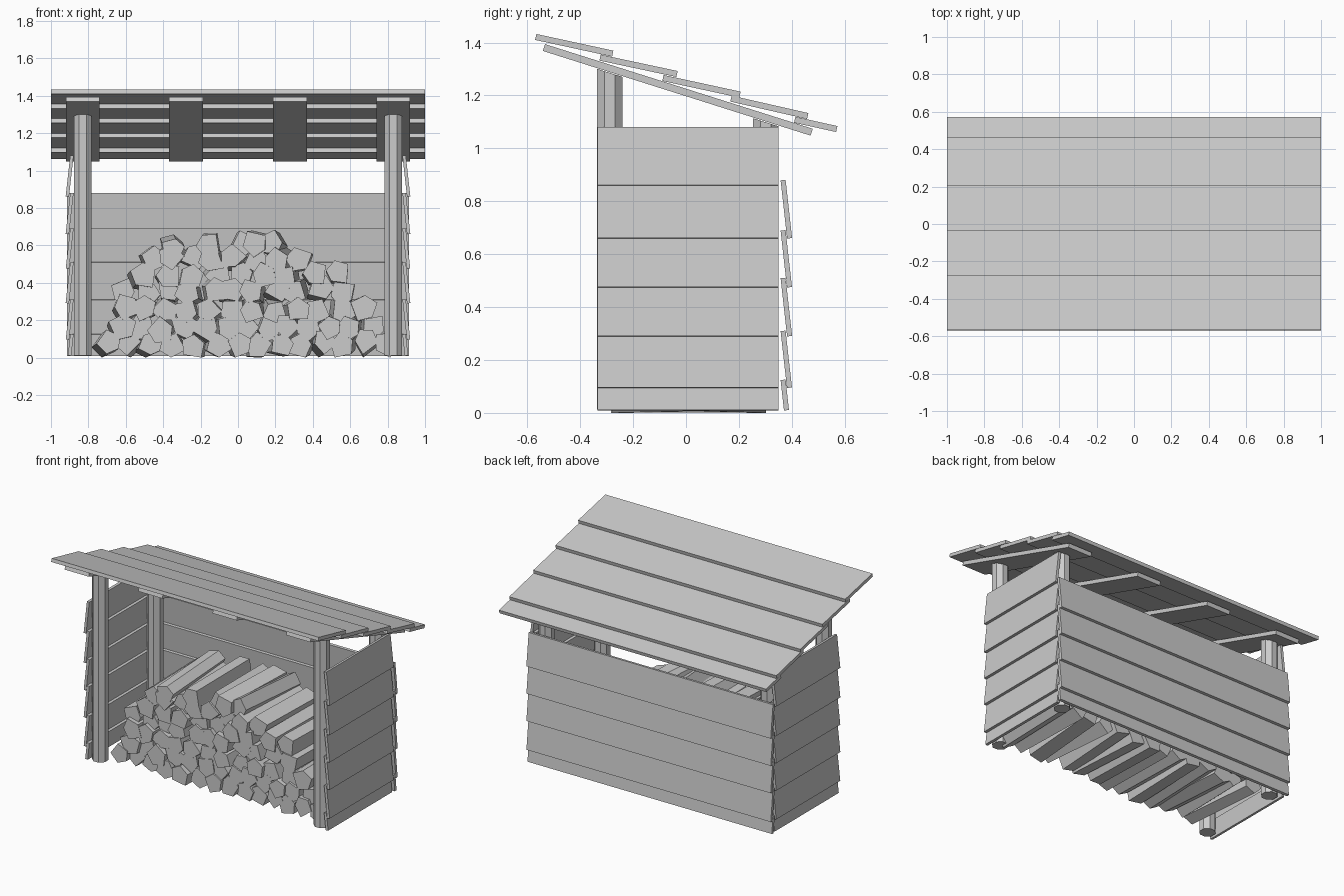
import bpy, bmesh, math, random
from mathutils import Vector, Matrix

if "Cube" in bpy.data.objects:
    bpy.data.objects.remove(bpy.data.objects["Cube"])

random.seed(7)


def mesh_object(name, verts, faces):
    me = bpy.data.meshes.new(name)
    me.from_pydata(verts, [], faces)
    bm = bmesh.new()
    bm.from_mesh(me)
    bmesh.ops.recalc_face_normals(bm, faces=bm.faces)
    bm.to_mesh(me)
    bm.free()
    ob = bpy.data.objects.new(name, me)
    bpy.context.collection.objects.link(ob)
    return ob


def prism(name, low, high):
    """Close two matching rings of points into a solid."""
    n = len(low)
    sides = [(i, (i + 1) % n, n + (i + 1) % n, n + i) for i in range(n)]
    return mesh_object(name, list(low) + list(high),
                       [tuple(range(n)), tuple(range(n, 2 * n))] + sides)


def slab(name, p, q, thick, a, b, place):
    """Board whose end profile runs from p to q, extruded from a to b."""
    p, q = Vector(p), Vector(q)
    d = (q - p).normalized()
    off = Vector((-d.y, d.x)) * thick / 2
    ring = [p + off, q + off, q - off, p - off]
    return prism(name, [place(a, *c) for c in ring], [place(b, *c) for c in ring])


def along_x(t, u, z):
    return (t, u, z)


# Overlapping roof planks
roof = [(-.568, 1.421, -.277, 1.358), (-.325, 1.343, -.034, 1.281),
        (-.087, 1.266, .204, 1.203), (.17, 1.188, .46, 1.122),
        (.411, 1.108, .57, 1.073)]
for y0, z0, y1, z1 in roof:
    slab("roof_plank", (y0, z0), (y1, z1), .023, -1, 1, along_x)

# Flat rafters
for x in (-.83, -.278, .278, .83):
    slab("rafter", (-.537, 1.381), (.475, 1.061), .027, x - .09, x + .09, along_x)

# Octagonal posts, tops cut to the roof slope
for side in (-1, 1):
    for name, yc in (("front_post", -.288), ("back_post", .302)):
        r = .048 / math.cos(math.pi / 8)
        ring = [(side * .83 + r * math.cos((i + .5) * math.pi / 4),
                 yc + r * math.sin((i + .5) * math.pi / 4)) for i in range(8)]
        prism(name, [(x, y, .012) for x, y in ring],
              [(x, y, 1.364 - .3165 * (y + .537)) for x, y in ring])

# Lapped cladding boards: (bottom, top) heights
laps = [(.01, .125), (.095, .31), (.29, .51), (.475, .69), (.66, .88), (.86, 1.08)]
for i, (zb, zt) in enumerate(laps):
    lean = (zt - zb) * .112
    if i < 5:
        slab("back_board", (.367 + lean, zb), (.367, zt), .019, -.915, .915, along_x)
    for side in (-1, 1):
        slab("side_board", (.888 + lean, zb), (.888, zt), .018, -.335, .35,
             lambda t, u, z, s=side: (s * u, t, z))


# Split firewood: five-sided logs stacked in rows
def log(x, z):
    turn = random.uniform(0, math.tau)
    shape = [(0, .074), (.063, .028), (.052, -.05), (-.05, -.054), (-.058, .03)]
    ring = [Matrix.Rotation(turn, 2) @ (Vector(c) * random.uniform(.86, 1.1))
            for c in shape]
    y0 = -.265 + random.uniform(-.02, .02)
    y1 = .285 + random.uniform(-.02, .02)
    dx, dz = random.uniform(-.015, .015), random.uniform(-.012, .012)
    low = [Vector((x + c.x - dx, y0, z + c.y - dz)) for c in ring]
    high = [Vector((x + c.x + dx, y1, z + c.y + dz)) for c in ring]
    lift = max(0, -min(v.z for v in low + high))
    up = Vector((0, 0, lift))
    prism("firewood_log", [v + up for v in low], [v + up for v in high])


rows = [(.06, -.70, .80, 14), (.16, -.62, .72, 13), (.255, -.61, .66, 12),
        (.35, -.60, .55, 11), (.44, -.50, .53, 9), (.53, -.47, .33, 8),
        (.595, -.35, .20, 4)]
for k, (z, xa, xb, n) in enumerate(rows):
    for i in range(n):
        jitter = .012 if k else .006
        log(xa + (xb - xa) * i / (n - 1) + random.uniform(-jitter, jitter),
            z + random.uniform(-jitter, jitter))
# Topmost log
log(.11, .615)
